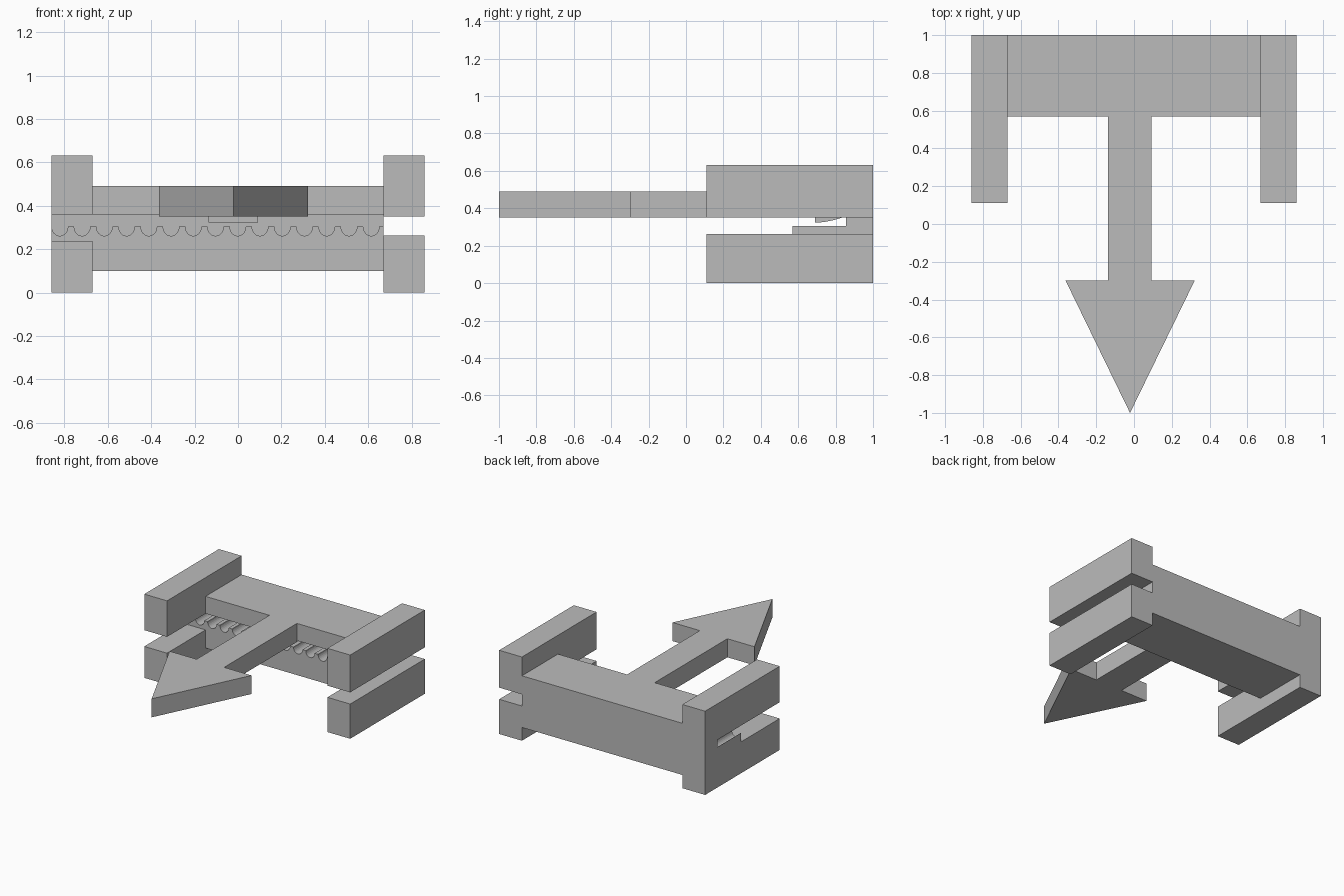
import bpy, bmesh, math
from mathutils import Vector

cube = bpy.data.objects.get("Cube")
if cube:
    bpy.data.objects.remove(cube, do_unlink=True)

grey = bpy.data.materials.new("plain_grey")
grey.use_nodes = True
grey.diffuse_color = (0.5, 0.5, 0.5, 1)
grey.node_tree.nodes["Principled BSDF"].inputs["Base Color"].default_value = grey.diffuse_color


def prism(name, outline, sweep):
    """Extrude a closed 3D outline along a vector."""
    bm = bmesh.new()
    face = bm.faces.new([bm.verts.new(p) for p in outline])
    new = bmesh.ops.extrude_face_region(bm, geom=[face])["geom"]
    bmesh.ops.translate(bm, vec=Vector(sweep),
                        verts=[v for v in new if isinstance(v, bmesh.types.BMVert)])
    bmesh.ops.recalc_face_normals(bm, faces=bm.faces)
    mesh = bpy.data.meshes.new(name)
    bm.to_mesh(mesh)
    bm.free()
    mesh.materials.append(grey)
    obj = bpy.data.objects.new(name, mesh)
    bpy.context.collection.objects.link(obj)
    return obj


def box(name, x, y, z):
    corners = [(x[0], y[0], z[0]), (x[1], y[0], z[0]), (x[1], y[1], z[0]), (x[0], y[1], z[0])]
    return prism(name, corners, (0, 0, z[1] - z[0]))


OUT, INN = 0.86, 0.67            # outer and inner faces of the side arms
FRONT, DECK, WALL, BACK = 0.11, 0.57, 0.855, 1.0

# Side arms, upper and lower; the slot is slightly taller on the right-hand side
for side, x, low, high in (("left", (INN, OUT), 0.262, 0.35),
                           ("right", (-OUT, -INN), 0.237, 0.36)):
    box("upper_arm_" + side, x, (FRONT, BACK), (high, 0.632))
    box("lower_arm_" + side, x, (FRONT, BACK), (0, low))

# Decks and the back wall that joins them
box("upper_deck", (-INN, INN), (DECK, BACK), (0.36, 0.49))
box("lower_deck", (-INN, INN), (DECK, BACK), (0.1, 0.237))
box("back_wall", (-OUT, INN), (WALL, BACK), (0.237, 0.36))

# Arrow-shaped handle
left, right, neck = -0.137, 0.093, -0.298
arrow = [(left, DECK), (left, neck), (-0.363, neck), (-0.021, -1),
         (0.322, neck), (right, neck), (right, DECK)]
prism("arrow_handle", [(x, y, 0.35) for x, y in arrow], (0, 0, 0.14))

# Scalloped strip: rounded grooves between narrow flat crests
pitch, half, crest, depth = 0.1025, 0.037, 0.304, 0.043
profile = [(-OUT, 0.237), (-OUT, crest)]
for i in range(15):
    centre = -0.821 + i * pitch
    for k in range(13):
        a = math.pi * k / 12
        profile.append((centre - half * math.cos(a), crest - depth * math.sin(a)))
profile += [(INN, crest), (INN, 0.237)]
prism("scalloped_strip", [(x, DECK, z) for x, z in profile], (0, WALL - DECK, 0))

# Small curved catch under the upper deck
catch = [(0.69, 0.36), (0.69, 0.323)]
for k in range(1, 9):
    t = k / 8
    catch.append((0.69 + 0.17 * t, 0.323 + 0.037 * t ** 1.8))
prism("catch", [(left, y, z) for y, z in catch], (right - left, 0, 0))
